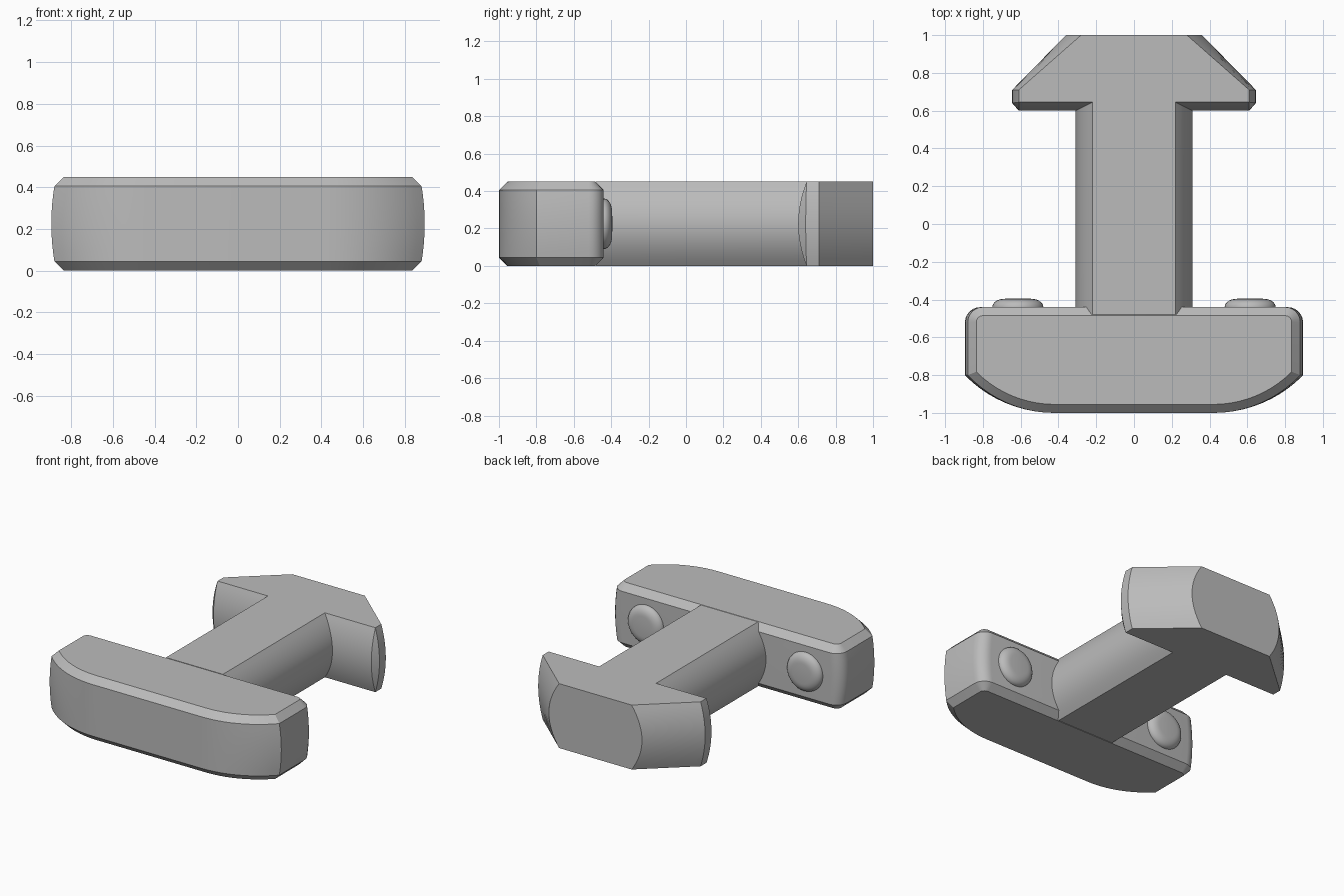
import bpy, bmesh, math

cube = bpy.data.objects.get("Cube")
if cube:
    bpy.data.objects.remove(cube, do_unlink=True)

HEIGHT = 0.45
GREY = (0.5, 0.5, 0.5, 1)
grey = bpy.data.materials.new("plain_grey")
grey.use_nodes = True
grey.diffuse_color = GREY
grey.node_tree.nodes["Principled BSDF"].inputs["Base Color"].default_value = GREY


def loft(name, rings):
    """Skin a stack of closed rings, cap both ends and shade by angle."""
    bm = bmesh.new()
    loops = [[bm.verts.new(p) for p in ring] for ring in rings]
    count = len(loops[0])
    for low, high in zip(loops, loops[1:]):
        for i in range(count):
            j = (i + 1) % count
            bm.faces.new((low[i], low[j], high[j], high[i]))
    bm.faces.new(loops[0][::-1])
    bm.faces.new(loops[-1])
    bmesh.ops.remove_doubles(bm, verts=bm.verts, dist=0.0001)
    bmesh.ops.recalc_face_normals(bm, faces=bm.faces)
    mesh = bpy.data.meshes.new(name)
    bm.to_mesh(mesh)
    bm.free()
    mesh.materials.append(grey)
    obj = bpy.data.objects.new(name, mesh)
    bpy.context.collection.objects.link(obj)
    bpy.ops.object.select_all(action="DESELECT")
    obj.select_set(True)
    bpy.context.view_layer.objects.active = obj
    bpy.ops.object.shade_smooth_by_angle(angle=math.radians(25))
    return obj


def symmetric(half, z):
    """Close a right-hand outline with its mirror image."""
    return [(x, y, z) for x, y in half] + [(-x, y, z) for x, y in reversed(half)]


def arc(cx, cy, r, start, end, steps):
    angles = [math.radians(start + (end - start) * i / steps) for i in range(steps + 1)]
    return [(cx + r * math.cos(a), cy + r * math.sin(a)) for a in angles]


# Shaft and arrow head: sides swell from the flat faces to mid height
flat = [(0.22, -0.48), (0.22, 0.645), (0.61, 0.645), (0.61, 0.645), (0.61, 0.71), (0.28, 1)]
swollen = [(0.31, -0.48), (0.31, 0.6), (0.61, 0.6), (0.645, 0.64), (0.645, 0.71), (0.36, 1)]
LEVELS = 16
rings = []
for k in range(LEVELS + 1):
    s = k / LEVELS
    t = 1 - (2 * s - 1) ** 2
    half = [(a + (c - a) * t, b + (d - b) * t) for (a, b), (c, d) in zip(flat, swollen)]
    rings.append(symmetric(half, s * HEIGHT))
loft("arrow_shaft", rings)


# Cross bar: curved front corners, rounded back corners, chamfered rims
def bar_outline(inset, swell=0):
    side = 0.88 - inset
    sweep = math.degrees(math.asin((side - 0.42) / (0.63 - inset)))
    points = arc(0.42, -0.37, 0.63 - inset, -90, -90 + sweep, 10)
    points += arc(0.8, -0.52, 0.08 - inset, 0, 90, 6)
    return [(x + swell * max(0, x - 0.42) / 0.46, y) for x, y in points]


CHAMFER = 0.045
rings = [symmetric(bar_outline(CHAMFER), 0)]
for k in range(9):
    s = k / 8
    z = CHAMFER + s * (HEIGHT - 2 * CHAMFER)
    rings.append(symmetric(bar_outline(0, 0.015 * (1 - (2 * s - 1) ** 2)), z))
rings.append(symmetric(bar_outline(CHAMFER), HEIGHT))
loft("cross_bar", rings)

# Round bumps on the back of the bar
for side, name in ((1, "left_bump"), (-1, "right_bump")):
    rings = []
    for r, depth in [(0.135, -0.02)] + arc(0.07, 0, 0.065, 0, 90, 7) + [(0.03, 0.068)]:
        y = -0.44 + depth * 0.68
        rings.append([(side * 0.615 + x, y, z) for x, z in arc(0, HEIGHT / 2, r, 0, 350, 35)])
    loft(name, rings)
